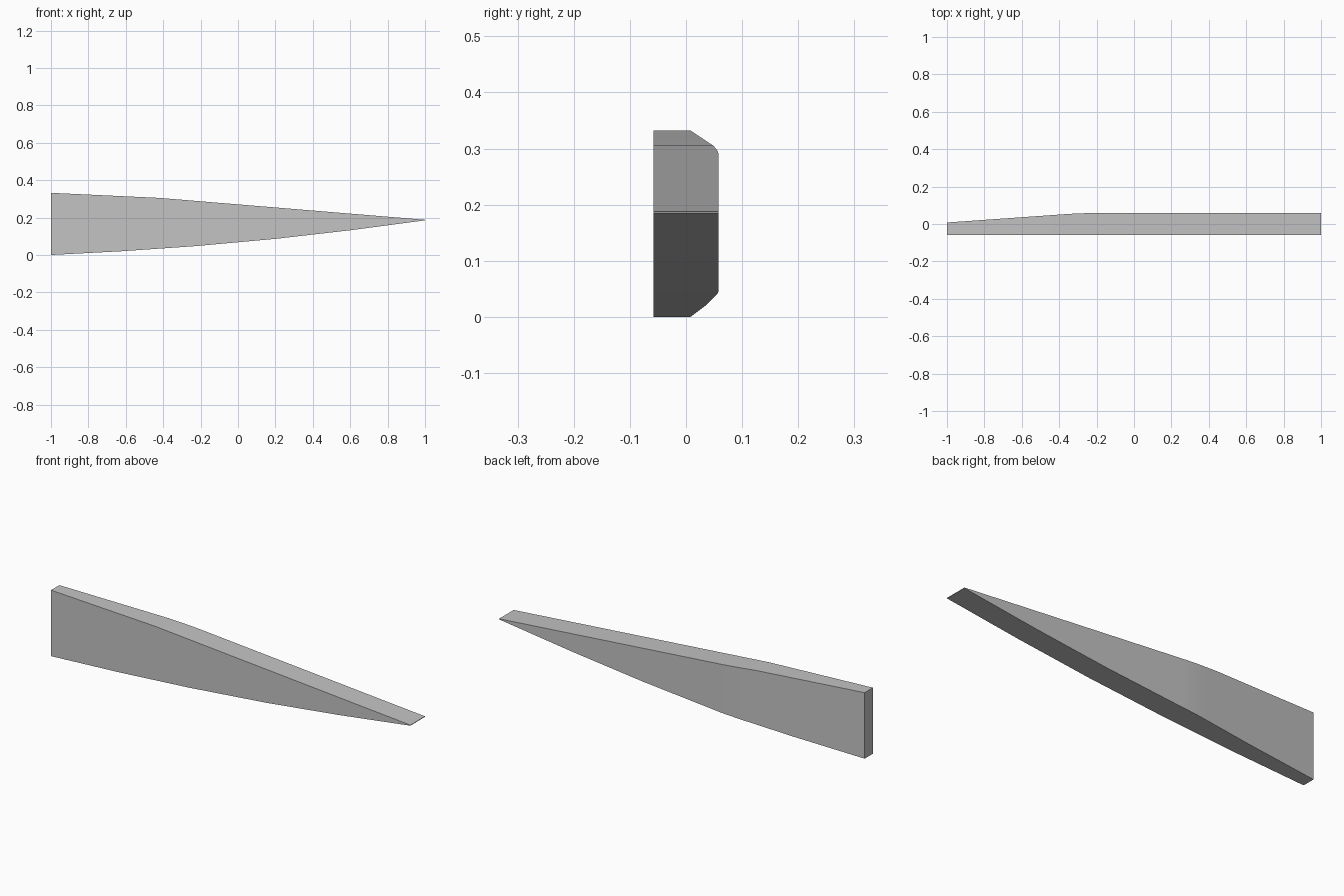
import bpy
import bmesh
import math

if "Cube" in bpy.data.objects:
    bpy.data.objects.remove(bpy.data.objects["Cube"], do_unlink=True)

FRONT_Y = -0.058
# Curved upper and lower edges, and the thickness line of the back, along x
TOP = [(-1, 0.332), (-0.42, 0.305), (1, 0.188)]
BOTTOM = [(-1, 0), (-0.62, 0.02), (-0.23, 0.047), (0.2, 0.086), (0.6, 0.132), (1, 0.185)]
BACK = [(-1, 0.008), (-0.37, 0.0524), (-0.31, 0.0562), (-0.25, 0.058), (1, 0.058)]


def sample(line, x):
    """Linear interpolation along a list of points."""
    for (x0, v0), (x1, v1) in zip(line, line[1:]):
        if x <= x1:
            return v0 + (v1 - v0) * (x - x0) / (x1 - x0)
    return line[-1][1]


def make_material(name, value):
    mat = bpy.data.materials.new(name)
    mat.use_nodes = True
    color = (value, value, value, 1)
    mat.diffuse_color = color
    mat.node_tree.nodes["Principled BSDF"].inputs["Base Color"].default_value = color
    return mat


# Tapered blade: four-cornered sections lofted from the wide end to the tip
bm = bmesh.new()
rings = []
for x in sorted({p[0] for p in TOP + BOTTOM + BACK}):
    low, high, back = (sample(line, x) for line in (BOTTOM, TOP, BACK))
    corners = [(FRONT_Y, low), (back, low), (back, high), (FRONT_Y, high)]
    rings.append([bm.verts.new((x, y, z)) for y, z in corners])
for a, b in zip(rings, rings[1:]):
    for i in range(4):
        j = (i + 1) % 4
        bm.faces.new((a[i], a[j], b[j], b[i]))
bm.faces.new(rings[0])
bm.faces.new(rings[-1])
bmesh.ops.recalc_face_normals(bm, faces=bm.faces)

mesh = bpy.data.meshes.new("tapered_blade")
bm.to_mesh(mesh)
bm.free()
blade = bpy.data.objects.new("tapered_blade", mesh)
bpy.context.collection.objects.link(blade)
mesh.materials.append(make_material("light grey", 0.55))

# Smooth the gentle bends, keep the long edges sharp
bpy.ops.object.select_all(action="DESELECT")
blade.select_set(True)
bpy.context.view_layer.objects.active = blade
bpy.ops.object.shade_smooth_by_angle(angle=math.radians(30))
